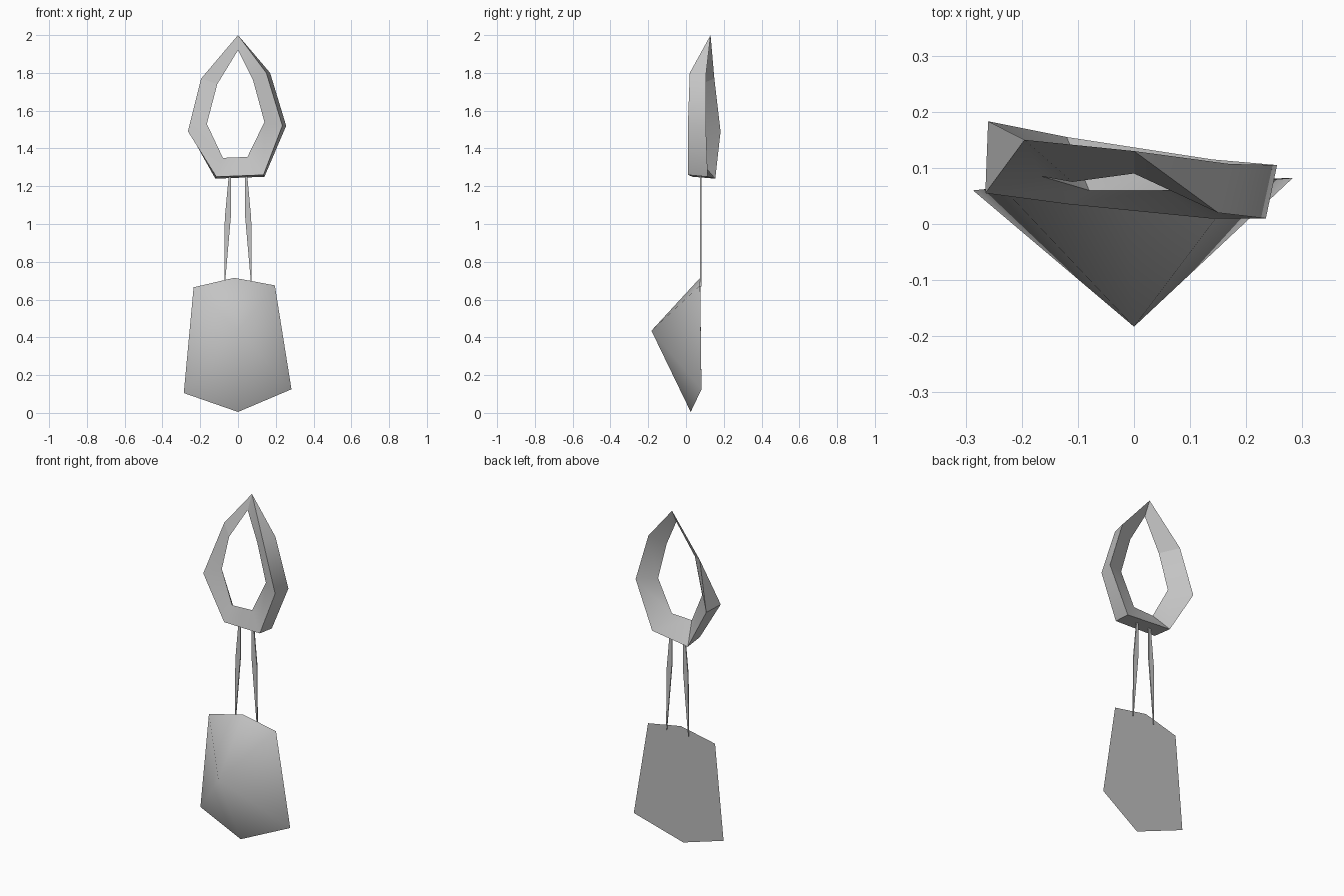
import bpy
import bmesh
from mathutils import Vector

default_cube = bpy.data.objects.get("Cube")
if default_cube:
    bpy.data.objects.remove(default_cube, do_unlink=True)

# Single plain grey
grey = bpy.data.materials.new("plain_grey")
grey.use_nodes = True
grey.diffuse_color = (0.55, 0.55, 0.55, 1)
grey.node_tree.nodes["Principled BSDF"].inputs["Base Color"].default_value = grey.diffuse_color


def finish(bm, name, smooth_angle=None):
    """Weld shared corners, orient the faces and make the object."""
    bmesh.ops.remove_doubles(bm, verts=bm.verts[:], dist=0.0005)
    bmesh.ops.recalc_face_normals(bm, faces=bm.faces[:])
    mesh = bpy.data.meshes.new(name)
    bm.to_mesh(mesh)
    bm.free()
    mesh.materials.append(grey)
    obj = bpy.data.objects.new(name, mesh)
    bpy.context.collection.objects.link(obj)
    if smooth_angle:
        bpy.ops.object.select_all(action="DESELECT")
        obj.select_set(True)
        bpy.context.view_layer.objects.active = obj
        bpy.ops.object.shade_smooth_by_angle(angle=smooth_angle)
    return obj


def add_loop(bm, points):
    return [bm.verts.new(Vector(point)) for point in points]


def bridge(bm, first, second):
    """Join two closed loops, using triangles where corners coincide."""
    count = len(first)
    for i in range(count):
        j = (i + 1) % count
        corners = []
        for vert in (first[i], first[j], second[j], second[i]):
            if all((vert.co - other.co).length > 0.0005 for other in corners_co(corners)):
                corners.append(vert)
        if len(corners) > 2:
            bm.faces.new(corners)


class corners_co(list):
    """Plain list of corners already kept for a face."""


# Head ring: a wedge section swept round a seven-sided teardrop
apex = (0, 0.13, 2)
shoulder = (-0.195, 0.15, 1.77)
front_rim = [apex, (0.15, 0.02, 1.8), (0.235, 0.01, 1.52), (0.135, 0.01, 1.26),
             (-0.115, 0.035, 1.25), (-0.265, 0.055, 1.49), shoulder]
back_rim = [apex, (0.17, 0.107, 1.8), (0.255, 0.105, 1.52), (0.14, 0.115, 1.25),
            (-0.12, 0.155, 1.24), (-0.26, 0.183, 1.49), shoulder]
inner_rim = [(0, 0.09, 1.92), (0.08, 0.065, 1.76), (0.14, 0.06, 1.54), (0.05, 0.06, 1.355),
             (-0.08, 0.06, 1.35), (-0.165, 0.085, 1.53), (-0.11, 0.075, 1.74)]
bm = bmesh.new()
rims = [add_loop(bm, rim) for rim in (front_rim, back_rim, inner_rim)]
for index, rim in enumerate(rims):
    bridge(bm, rim, rims[(index + 1) % len(rims)])
finish(bm, "head_ring", 0.7)

# Body: a faceted shield rising to one point at the front, closed behind
outline = [(-0.235, 0.065, 0.665), (-0.02, 0.075, 0.715), (0.195, 0.075, 0.675),
           (0.283, 0.082, 0.125), (0, 0.025, 0.005), (-0.287, 0.06, 0.105)]
bm = bmesh.new()
edge = add_loop(bm, outline)
peak = bm.verts.new((0, -0.183, 0.435))
for i, vert in enumerate(edge):
    bm.faces.new((vert, edge[(i + 1) % len(edge)], peak))
bm.faces.new(edge)
finish(bm, "body_shield", 1.1)

# Neck strips: two thin tapered blades, mirrored
blade = [(0.036, 1.31), (0.044, 1.31), (0.07, 1.03), (0.073, 0.67), (0.07, 0.67), (0.036, 1.06)]
for name, side in (("left_neck_strip", 1), ("right_neck_strip", -1)):
    bm = bmesh.new()
    bm.faces.new(add_loop(bm, [(side * x, 0.078, z) for x, z in blade]))
    strip = finish(bm, name)
    thickness = strip.modifiers.new("thickness", "SOLIDIFY")
    thickness.thickness = 0.006
    thickness.offset = 0
